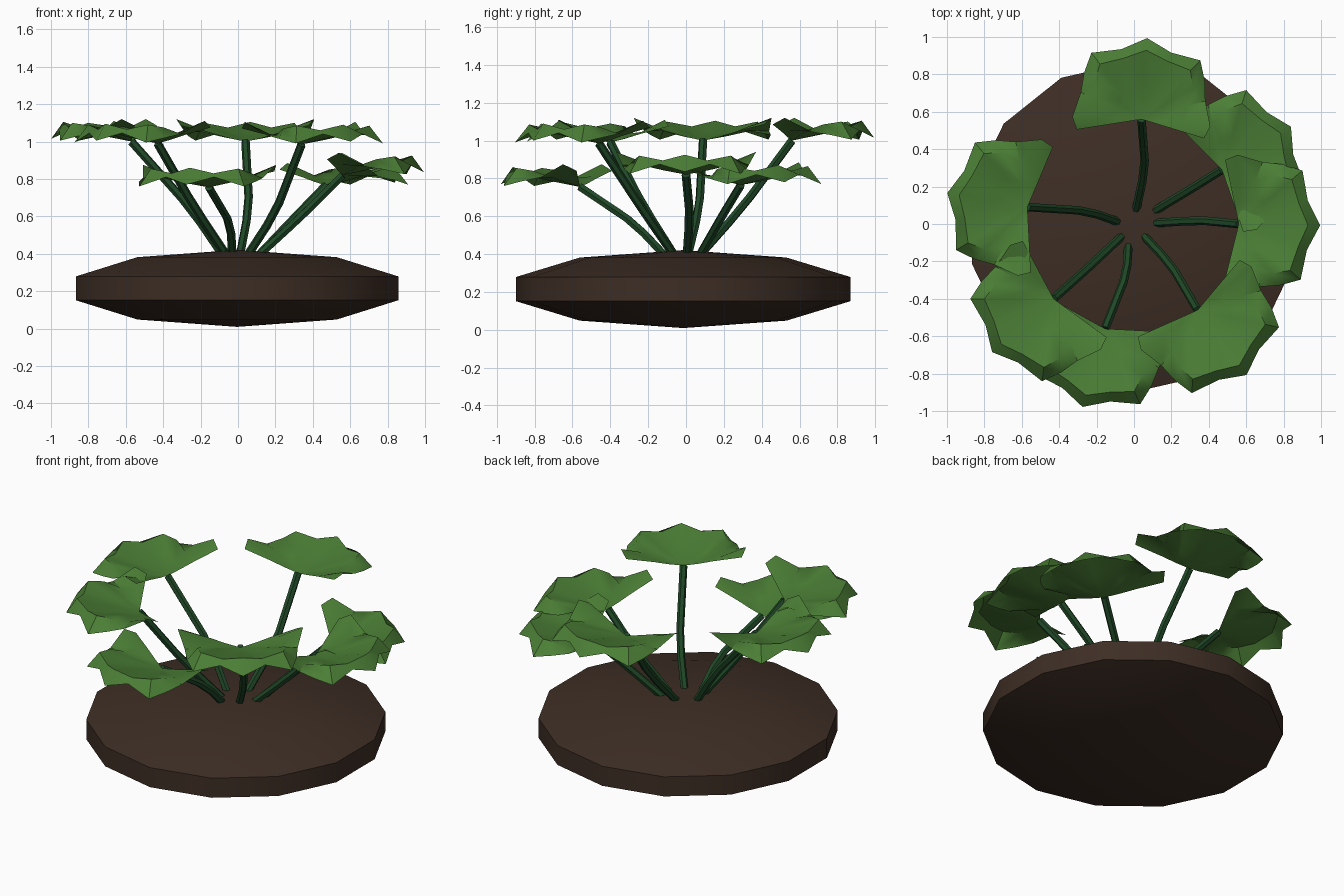
import bpy, bmesh
from math import radians, sin, cos
from mathutils import Vector

old = bpy.data.objects.get("Cube")
if old:
    bpy.data.objects.remove(old, do_unlink=True)


def material(name, rgb):
    m = bpy.data.materials.new(name)
    m.use_nodes = True
    m.diffuse_color = (*rgb, 1)
    bsdf = m.node_tree.nodes["Principled BSDF"]
    bsdf.inputs["Base Color"].default_value = (*rgb, 1)
    bsdf.inputs["Roughness"].default_value = 0.9
    return m


SOIL = material("soil brown", (0.047, 0.027, 0.018))
LEAF = material("leaf green", (0.07, 0.21, 0.036))
STEM = material("stem dark green", (0.014, 0.065, 0.02))


def smooth(obj, angle):
    bpy.ops.object.select_all(action="DESELECT")
    obj.select_set(True)
    bpy.context.view_layer.objects.active = obj
    bpy.ops.object.shade_smooth_by_angle(angle=radians(angle))


# Soil mound: a squashed coarse sphere
bpy.ops.mesh.primitive_uv_sphere_add(segments=14, ring_count=5, radius=1)
mound = bpy.context.object
mound.name = "soil_mound"
mound.scale = (0.93, 0.93, 0.206)
mound.location = (-0.005, -0.015, 0.215)
bpy.ops.object.transform_apply(location=True, rotation=True, scale=True)
mound.data.materials.append(SOIL)
smooth(mound, 40)

# Half leaf outline: angle, ridge radius, ridge height, rim radius, rim height
HALF_LEAF = [
    (0, 0.37, 0.105, 0.435, 0.015),
    (20, 0.34, 0.075, 0.39, 0.055),
    (41, 0.37, 0.10, 0.445, 0.005),
    (55, 0.32, 0.085, 0.395, 0.03),
    (70, 0.25, 0.05, 0.355, 0.05),
    (92, 0.21, 0.055, 0.37, 0.12),
    (103, 0.18, 0.045, 0.35, 0.085),
]


def leaf_mesh():
    """Pleated fan that rises from its stalk and droops at the lobe tips."""
    bm = bmesh.new()
    root = bm.verts.new((0, 0, 0))
    columns = [(-a, *rest) for a, *rest in reversed(HALF_LEAF[1:])] + HALF_LEAF
    rows = []
    for a, r1, h1, r2, h2 in columns:
        t = radians(a)
        points = [(r1 * 0.5, h1 * 0.45), (r1, h1), (r2, h2)]
        rows.append([bm.verts.new((r * cos(t), r * sin(t), h)) for r, h in points])
    for p, q in zip(rows, rows[1:]):
        bm.faces.new((root, p[0], q[0]))
        for i in range(2):
            bm.faces.new((p[i], p[i + 1], q[i + 1], q[i]))
    mesh = bpy.data.meshes.new("leaf")
    bm.to_mesh(mesh)
    bm.free()
    mesh.materials.append(LEAF)
    return mesh


def add_stem(name, points):
    curve = bpy.data.curves.new(name, "CURVE")
    curve.dimensions = "3D"
    curve.bevel_depth = 0.023
    curve.bevel_resolution = 1
    curve.use_fill_caps = True
    spline = curve.splines.new("POLY")
    spline.points.add(len(points) - 1)
    for sp, co in zip(spline.points, points):
        sp.co = (*co, 1)
    curve.materials.append(STEM)
    obj = bpy.data.objects.new(name, curve)
    bpy.context.collection.objects.link(obj)
    bpy.ops.object.select_all(action="DESELECT")
    obj.select_set(True)
    bpy.context.view_layer.objects.active = obj
    bpy.ops.object.convert(target="MESH")
    smooth(bpy.context.object, 50)


# Each plant: stem base, bend and top, then the leaf's heading in degrees
PLANTS = {
    "back": ((0.01, 0.07, 0.39), (0.06, 0.30, 0.65), (0.04, 0.56, 1.0), 86),
    "back_left": ((0.11, 0.07, 0.39), (0.31, 0.19, 0.60), (0.47, 0.29, 0.765), 32),
    "left": ((0.11, 0.005, 0.39), (0.35, 0.02, 0.61), (0.56, 0.0, 0.82), -1),
    "front_left": ((0.05, -0.06, 0.39), (0.20, -0.22, 0.62), (0.34, -0.46, 0.985), -53),
    "front": ((-0.03, -0.11, 0.39), (-0.04, -0.27, 0.56), (-0.155, -0.56, 0.755), -106),
    "front_right": ((-0.06, -0.06, 0.39), (-0.24, -0.23, 0.66), (-0.43, -0.40, 0.99), -139),
    "right": ((-0.08, 0.01, 0.39), (-0.25, 0.07, 0.64), (-0.57, 0.09, 1.0), 170),
}

fan = leaf_mesh()
for place, (base, bend, top, heading) in PLANTS.items():
    # Soften the bend with a point either side of it
    b, m, t = Vector(base), Vector(bend), Vector(top)
    add_stem(f"{place}_stem", [b, m.lerp(b, 0.3), m.lerp(t, 0.15), t])
    leaf = bpy.data.objects.new(f"{place}_leaf", fan)
    leaf.location = t
    leaf.rotation_euler.z = radians(heading)
    bpy.context.collection.objects.link(leaf)
    smooth(leaf, 35)
